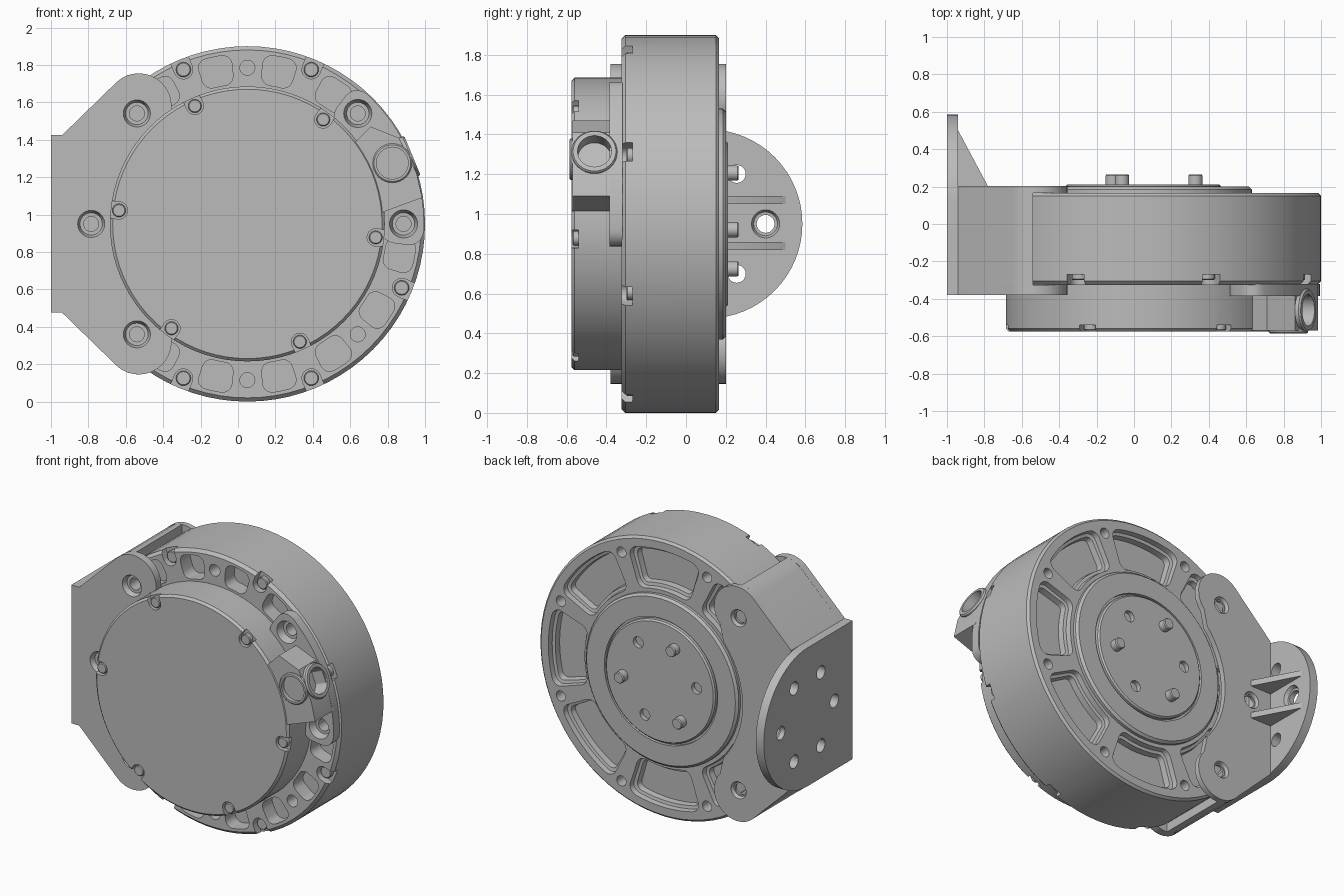
import bpy, bmesh
from math import sin, cos, radians, pi
from mathutils import Vector

cube = bpy.data.objects.get("Cube")
if cube:
    bpy.data.objects.remove(cube, do_unlink=True)

grey = bpy.data.materials.new("machined grey")
grey.use_nodes = True
COLOUR = (0.5, 0.5, 0.5, 1)
grey.diffuse_color = COLOUR
grey.node_tree.nodes["Principled BSDF"].inputs["Base Color"].default_value = COLOUR

CX, CZ = 0.05, 0.95          # axis of the round body
AXIS_Y = lambda u, v, w: Vector((u, w, v))
AXIS_X = lambda u, v, w: Vector((w, u, v))
PORT = radians(22.5)         # direction of the side port
AXIS_PORT = lambda u, v, w: Vector((CX + w * cos(PORT) - v * sin(PORT), u,
                                    CZ + w * sin(PORT) + v * cos(PORT)))


def polar(r, deg):
    return CX + r * cos(radians(deg)), CZ + r * sin(radians(deg))


def circle(c, r, n=24):
    return [(c[0] + r * cos(2 * pi * i / n), c[1] + r * sin(2 * pi * i / n)) for i in range(n)]


def arc(c, r, a0, a1, n=16):
    return [(c[0] + r * cos(radians(a0 + (a1 - a0) * i / n)),
             c[1] + r * sin(radians(a0 + (a1 - a0) * i / n))) for i in range(n + 1)]


def prism(pts, w0, w1, axis=AXIS_Y):
    return [(pts, w0), (pts, w1)], axis


def turned(c, steps, n=24, axis=AXIS_Y):
    """Round solid through (radius, depth) steps."""
    return [(circle(c, r, n), w) for r, w in steps], axis


def sector(mid, half, r0, r1, corner):
    """Rounded window between two radii."""
    rm = (r0 + r1) / 2
    hu, hr = radians(half) * rm, (r1 - r0) / 2
    pts = []
    for k, (su, sr) in enumerate([(1, 1), (-1, 1), (-1, -1), (1, -1)]):
        pts += arc((su * (hu - corner), sr * (hr - corner)), corner, 90 * k, 90 * k + 90, 5)
        if k in (0, 2):      # follow the curve along the long sides
            s = su * (hu - corner)
            pts += [(s * (1 - i / 4), sr * hr) for i in range(1, 8)]
    return [polar(rm + v, mid + u / rm * 180 / pi) for u, v in pts]


def slot(mid, r, rad, out):
    """U-shaped notch open towards the rim."""
    c = polar(r, mid)
    return arc(c, rad, mid + 90, mid + 270, 10) + arc(polar(out, mid), rad, mid - 90, mid + 90, 4)


def mesh_object(name, solids):
    bm = bmesh.new()
    for loops, axis in solids:
        rings = [[bm.verts.new(axis(u, v, w)) for u, v in pts] for pts, w in loops]
        n = len(rings[0])
        for a, b in zip(rings, rings[1:]):
            for i in range(n):
                bm.faces.new((a[i], a[(i + 1) % n], b[(i + 1) % n], b[i]))
        bm.faces.new(rings[0])
        bm.faces.new(rings[-1])
    bmesh.ops.recalc_face_normals(bm, faces=bm.faces)
    me = bpy.data.meshes.new(name)
    bm.to_mesh(me)
    bm.free()
    me.materials.append(grey)
    ob = bpy.data.objects.new(name, me)
    bpy.context.collection.objects.link(ob)
    return ob


def part(name, solids, cuts=()):
    ob = mesh_object(name, solids)
    bpy.ops.object.select_all(action='DESELECT')
    bpy.context.view_layer.objects.active = ob
    ob.select_set(True)
    if cuts:
        cutter = mesh_object(name + "_cutter", cuts)
        cutter.hide_render = True
        mod = ob.modifiers.new("cut", 'BOOLEAN')
        mod.operation, mod.solver, mod.object = 'DIFFERENCE', 'EXACT', cutter
        mod.use_self = True
        bpy.ops.object.modifier_apply(modifier=mod.name)
        bpy.data.objects.remove(cutter, do_unlink=True)
    bpy.ops.object.shade_smooth_by_angle(angle=radians(30))
    return ob


def countersink(deg, y0, y1, y2, wide=0.08, narrow=0.04):
    c = polar(0.835, deg)
    return turned(c, [(wide, y0), (wide * 0.75, y1), (narrow, y1), (narrow, y2)])


C = (CX, CZ)
screws = [22.5 + 45 * k for k in range(8)]
cover_screws = [54 + 60 * k for k in range(6)]

# Main housing with front windows, rim notches and tapered back pockets
cuts = []
for a in screws:
    mid = a + 22.5
    cuts += [prism(sector(mid + s * 11.5, 6, 0.75, 0.91, 0.05), -0.35, -0.22) for s in (-1, 1)]
    cuts.append(prism(circle(polar(0.835, mid), 0.04), -0.35, -0.2))
    cuts.append(prism(slot(a, 0.893, 0.05, 1.0), -0.35, -0.27))
    cuts.append(prism(circle(polar(0.85, a), 0.035), 0.05, 0.2))
    cuts.append(([(sector(mid, 18.5, 0.60, 0.885, 0.06), 0.2),
                  (sector(mid, 18, 0.61, 0.875, 0.055), 0.13),
                  (sector(mid, 16.5, 0.63, 0.855, 0.04), 0.125),
                  (sector(mid, 16, 0.635, 0.85, 0.035), 0.085)], AXIS_Y))
part("main_housing", [turned(C, [(0.93, -0.325), (0.95, -0.305), (0.95, 0.15), (0.935, 0.165)], 80)], cuts)
part("housing_screws", [turned(polar(0.893, a), [(0.04, -0.26), (0.04, -0.295), (0.035, -0.3)], 16)
                        for a in screws])

# Front cover
part("front_cover", [turned(C, [(0.72, -0.575), (0.735, -0.56), (0.735, -0.31)], 80)],
     [prism(slot(a, 0.69, 0.046, 0.78), -0.6, -0.54) for a in cover_screws])
part("cover_screws", [turned(polar(0.69, a), [(0.036, -0.53), (0.036, -0.565), (0.031, -0.57)], 16)
                      for a in cover_screws])

# Output flange at the back, with alternating pins and holes
part("output_ring", [turned(C, [(0.58, 0.1), (0.58, 0.185), (0.565, 0.2)], 64)],
     [turned(C, [(0.43, 0.18), (0.43, 0.22)], 64)])
part("output_disc", [turned(C, [(0.415, 0.1), (0.415, 0.202), (0.405, 0.212)], 64)],
     [prism(circle(polar(0.28, a), 0.038), 0.15, 0.25) for a in (54, 174, 294)])
part("drive_pins", [turned(polar(0.28, a), [(0.038, 0.2), (0.038, 0.258), (0.033, 0.265)])
                    for a in (-6, 114, 234)])


# Mounting bracket
def mirrored(half):
    return half + [(x, 2 * CZ - z) for x, z in reversed(half)]


def bracket_outline(inner, start):
    lobe = arc((-0.53, 1.58), 0.175, 133, -42)
    return mirrored([(-0.94, 1.425)] + lobe + arc(C, inner, start, 179, 12))


part("bracket_front_plate", [prism(bracket_outline(0.7, 134), -0.38, -0.325)],
     [countersink(a, -0.4, -0.345, -0.2) for a in (135, 180, 225)])
part("bracket_back_plate", [prism(bracket_outline(0.62, 140), 0.165, 0.202)],
     [countersink(a, 0.22, 0.18, 0.1, 0.065, 0.04) for a in (135, 180, 225)])
part("bracket_body", [prism(mirrored([(-0.94, 1.425), (-0.65, 1.706), (-0.59, 1.745), (-0.54, 1.755)]
                                     + arc(C, 0.93, 129.4, 179, 12)), -0.325, 0.165)])
hub = (0.11, CZ)
flange = arc(hub, 0.475, -90, 90, 32) + [(-0.38, 1.425), (-0.38, 0.475)]
holes = [(hub[0] + 0.29 * cos(pi * k / 3), CZ + 0.29 * sin(pi * k / 3)) for k in range(6)]
part("bracket_flange", [prism(flange, -1, -0.94, AXIS_X)],
     [prism(circle(h, 0.045), -1.1, -0.9, AXIS_X) for h in holes]
     + [turned(holes[0], [(0.06, -0.965), (0.08, -0.92)], axis=AXIS_X)])
rib = [(-0.95, 0.5), (-0.94, 0.5), (-0.78, 0.2), (-0.78, 0.19), (-0.95, 0.19)]
AXIS_Z = lambda u, v, w: Vector((u, v, w))
part("bracket_ribs", [prism(rib, z - 0.02, z + 0.02, AXIS_Z) for z in (1.07, 0.84)])

# Connector pad, block and two ports
part("connector_pad", [prism(sector(22.5, 30, 0.71, 0.945, 0.08), -0.385, -0.32)],
     [countersink(a, -0.4, -0.335, -0.2) for a in (0, 45)])
FRONT = (0.825, 1.275)
block = [(0.62, 1.38), (0.71, 1.47), (0.86, 1.41), (0.955, 1.22), (0.985, 1.09), (0.74, 1.0)]
side_bore = turned((-0.46, 0), [(0.085, 0.86), (0.085, 1.0)], 32, AXIS_PORT)
front_bore = turned(FRONT, [(0.085, -0.6), (0.085, -0.56)], 32)
part("connector_block", [prism(block, -0.57, -0.36)], [side_bore, front_bore])
part("front_port", [turned(FRONT, [(0.105, -0.45), (0.105, -0.578), (0.098, -0.585)], 32)],
     [front_bore, side_bore])
part("side_port", [turned((-0.46, 0), [(0.115, 0.74), (0.115, 0.945), (0.108, 0.955)], 32, AXIS_PORT)],
     [side_bore, front_bore])
